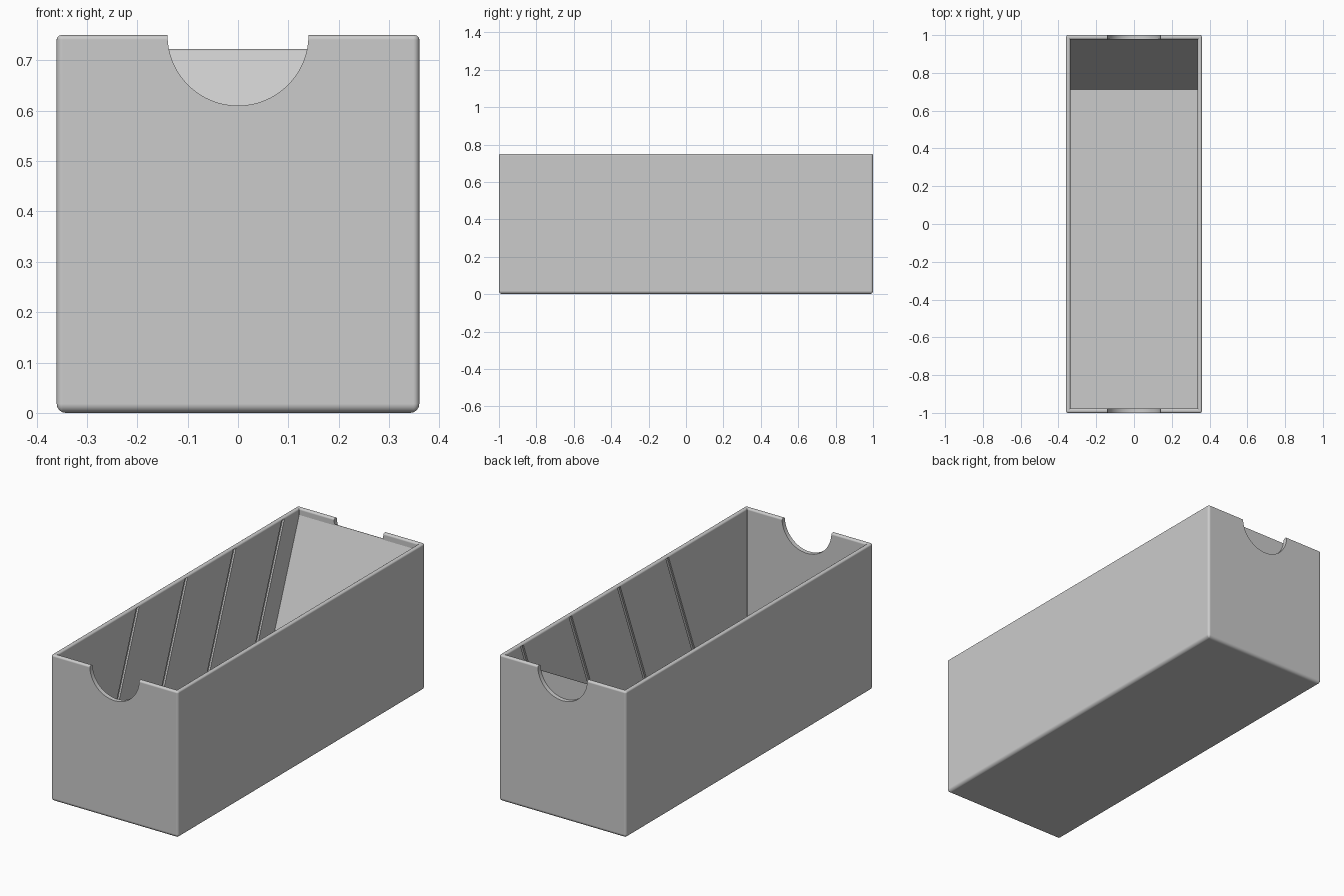
import bpy
import bmesh
from math import sin, cos, pi

old = bpy.data.objects.get("Cube")
if old:
    bpy.data.objects.remove(old, do_unlink=True)

HX, HY, H = 0.36, 1.0, 0.75      # half width, half length, height
WALL, FLOOR = 0.023, 0.023
FOOT_R, RIM_R, CORNER_R = 0.018, 0.009, 0.012
STEPS = 4
RAMP_TOP, RAMP_FOOT_Y, SLOPE = 0.722, 0.71, 0.385

grey = bpy.data.materials.new("light_grey_plastic")
grey.use_nodes = True
COLOUR = (0.6, 0.6, 0.6, 1)
grey.diffuse_color = COLOUR
grey.node_tree.nodes["Principled BSDF"].inputs["Base Color"].default_value = COLOUR


def add_object(name, bm):
    bmesh.ops.recalc_face_normals(bm, faces=bm.faces)
    mesh = bpy.data.meshes.new(name)
    bm.to_mesh(mesh)
    bm.free()
    mesh.materials.append(grey)
    obj = bpy.data.objects.new(name, mesh)
    bpy.context.collection.objects.link(obj)
    return obj


def ring(bm, inset, z):
    """Rounded rectangle of vertices, shrunk by inset."""
    r = max(CORNER_R - inset, 0.001)
    verts = []
    for k, (sx, sy) in enumerate([(1, 1), (-1, 1), (-1, -1), (1, -1)]):
        cx, cy = sx * (HX - inset - r), sy * (HY - inset - r)
        for i in range(STEPS + 1):
            a = (k + i / STEPS) * pi / 2
            verts.append(bm.verts.new((cx + r * cos(a), cy + r * sin(a), z)))
    return verts


def prism(bm, outline, half_width):
    """Extrude a (y, z) outline across x."""
    a, b = [[bm.verts.new((s * half_width, y, z)) for y, z in outline] for s in (-1, 1)]
    bm.faces.new(a)
    bm.faces.new(b[::-1])
    n = len(outline)
    for i in range(n):
        j = (i + 1) % n
        bm.faces.new((a[i], b[i], b[j], a[j]))


# Tray: wall section swept round the plan, closed under the base and on the floor
arc = [i / STEPS * pi / 2 for i in range(STEPS + 1)]
section = [(FOOT_R * (1 - sin(a)), FOOT_R * (1 - cos(a))) for a in arc]
section += [(RIM_R * (1 - cos(a)), H - RIM_R * (1 - sin(a))) for a in arc]
section += [(WALL - RIM_R * (1 - sin(a)), H - RIM_R * (1 - cos(a))) for a in arc]
section += [(WALL, FLOOR)]
bm = bmesh.new()
rings = [ring(bm, inset, z) for inset, z in section]
for low, high in zip(rings, rings[1:]):
    for i in range(len(low)):
        j = (i + 1) % len(low)
        bm.faces.new((low[i], low[j], high[j], high[i]))
bm.faces.new(rings[0][::-1])
bm.faces.new(rings[-1])
tray = add_object("tray", bm)

# Cutter for the finger notches in both ends
bm = bmesh.new()
prism_steps = 64
loops = []
for y in (-1.2, 1.2):
    loops.append([bm.verts.new((0.14 * cos(2 * pi * i / prism_steps), y,
                                H + 0.14 * sin(2 * pi * i / prism_steps)))
                  for i in range(prism_steps)])
bm.faces.new(loops[0])
bm.faces.new(loops[1][::-1])
for i in range(prism_steps):
    j = (i + 1) % prism_steps
    bm.faces.new((loops[0][i], loops[1][i], loops[1][j], loops[0][j]))
notch_cutter = add_object("notch_cutter", bm)

# Cutter for the slanted divider grooves in both side walls
bm = bmesh.new()
top = H - 0.008
shift = SLOPE * (top - FLOOR)
for k in range(4):
    y = -0.33 + 0.392 * k
    prism(bm, [(y - 0.011, top), (y + 0.011, top),
               (y + 0.011 - shift, FLOOR + 0.001), (y - 0.011 - shift, FLOOR + 0.001)],
          HX - WALL + 0.009)
groove_cutter = add_object("groove_cutter", bm)

for cutter in (groove_cutter, notch_cutter):
    cutter.hide_render = True
    mod = tray.modifiers.new(cutter.name, "BOOLEAN")
    mod.operation = "DIFFERENCE"
    mod.solver = "EXACT"
    mod.object = cutter

# Bake the cuts and remove the cutters
bpy.context.view_layer.update()
graph = bpy.context.evaluated_depsgraph_get()
cut_mesh = bpy.data.meshes.new_from_object(tray.evaluated_get(graph))
tray.modifiers.clear()
tray.data = cut_mesh
for cutter in (groove_cutter, notch_cutter):
    bpy.data.objects.remove(cutter, do_unlink=True)

# Sloping backrest wedge against the rear wall
bm = bmesh.new()
back = HY - WALL + 0.001
prism(bm, [(RAMP_FOOT_Y, FLOOR - 0.002),
           (RAMP_FOOT_Y + SLOPE * (RAMP_TOP - FLOOR), RAMP_TOP),
           (back, RAMP_TOP), (back, FLOOR - 0.002)], HX - WALL + 0.002)
add_object("sloping_backrest", bm)

# Smooth rounded edges, flat walls
bpy.ops.object.select_all(action="DESELECT")
tray.select_set(True)
bpy.context.view_layer.objects.active = tray
bpy.ops.object.shade_smooth_by_angle(angle=pi / 6)
weighted = tray.modifiers.new("weighted_normals", "WEIGHTED_NORMAL")
weighted.keep_sharp = True
